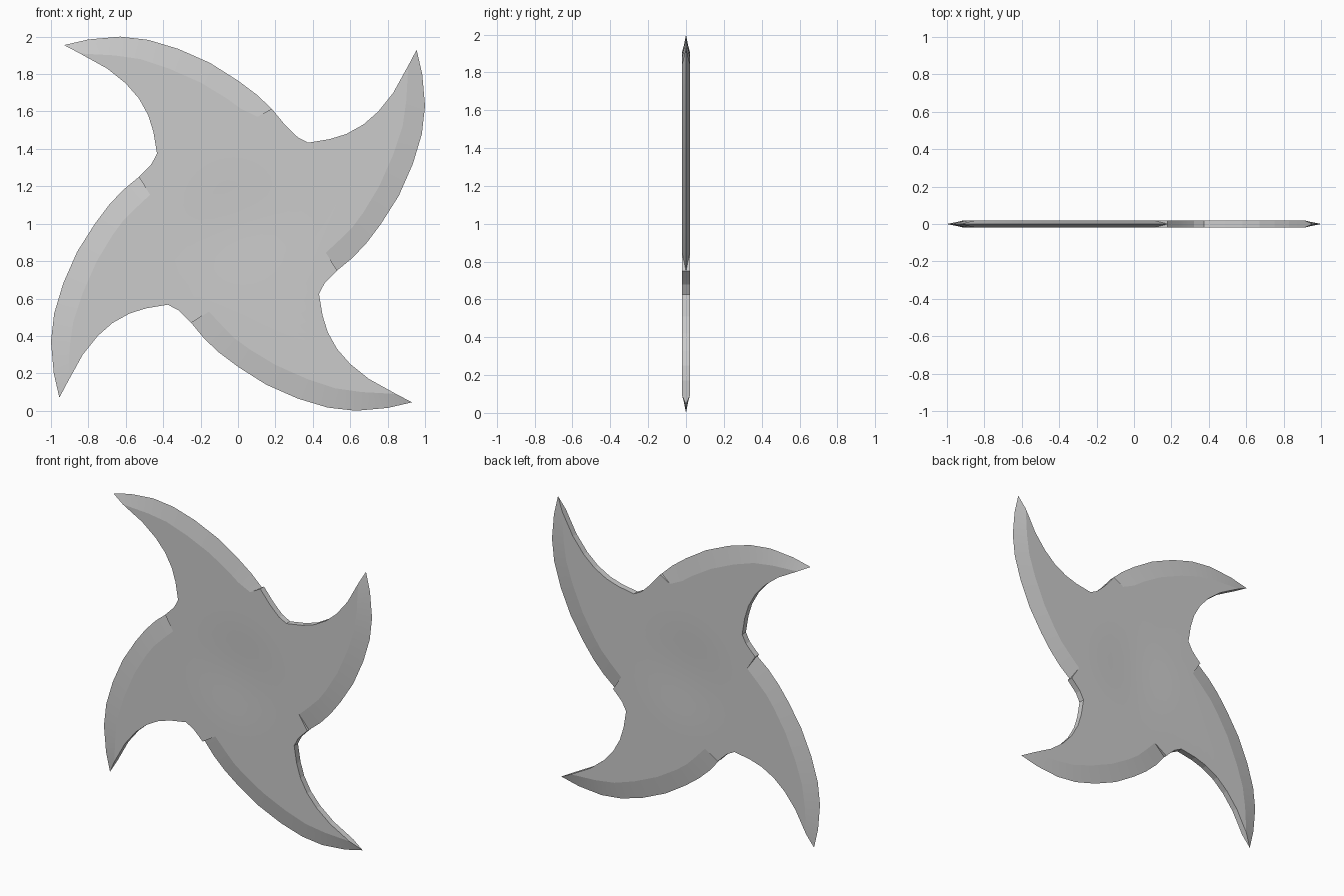
import bpy, bmesh
from math import sin, cos, pi, atan2, radians

if "Cube" in bpy.data.objects:
    bpy.data.objects.remove(bpy.data.objects["Cube"])

T = 0.02          # half thickness
DENT = 0.008      # depth of the shallow central dish
R = 0.42          # radius of the dish

# One blade (x, z relative to the centre); the others are quarter turns
EDGE = [(-.93, .955), (-.80, .985), (-.63, 1.0), (-.48, .983), (-.32, .935),
        (-.15, .86), (0, .765), (.10, .69), (.18, .615), (.25, .53)]
RIDGE = [(-.845, .91), (-.66, .90), (-.52, .88), (-.37, .83), (-.20, .755),
         (-.06, .67), (.015, .615), (.085, .545), (.155, .47)]
VALLEY = [(.29, .49), (.32, .462), (.375, .433)]
INNER = [(-.433, .375), (-.452, .49), (-.48, .58), (-.53, .67),
         (-.60, .75), (-.70, .83), (-.845, .91)]

bm = bmesh.new()


def face(points, k):
    """Add a face from (x, y, z) points turned k quarter turns."""
    verts = []
    for x, y, z in points:
        for _ in range(k):
            x, z = z, -x
        verts.append(bm.verts.new((x, y, z)))
    bm.faces.new(verts)


def blade(k):
    edge, ridge, rim = list(EDGE), list(RIDGE), list(VALLEY)
    if k == 0:                      # top blade: ground edge stops earlier
        rim.insert(0, edge.pop())
        ridge = ridge[:-2] + [(.105, .572)]
    end = edge[-1]
    tip = edge[0]
    a0 = atan2(VALLEY[-1][1], VALLEY[-1][0])
    ring = [a0 + pi / 2 * i / 8 for i in range(9)]
    P = lambda p, y: (p[0], y, p[1])
    for s in (-T, T):
        # flat side of the blade
        arc = [(R * cos(a), s, R * sin(a)) for a in ring]
        face([P(p, s) for p in INNER + ridge[1:] + [end] + rim] + arc, k)
        # sharpened bevel
        face([P(tip, 0), P(edge[1], 0), P(ridge[0], s)], k)
        for i in range(len(ridge) - 1):
            face([P(edge[i + 1], 0), P(edge[i + 2], 0),
                  P(ridge[i + 1], s), P(ridge[i], s)], k)
        # step where the bevel ends
        face([P(end, 0), P(end, s), P(ridge[-1], s)], k)
        # dished centre
        n = 6
        for j in range(n):
            def q(a, i):
                r = R * i / n
                y = s * (1 - DENT / T * (1 + cos(pi * i / n)) / 2)
                return (r * cos(a), y, r * sin(a))
            for a, b in zip(ring, ring[1:]):
                pts = [q(a, j + 1), q(b, j + 1)]
                face(pts + ([q(b, j), q(a, j)] if j else [q(a, 0)]), k)
    # blunt rim walls
    face([P(end, T), P(end, 0), P(end, -T), P(rim[0], -T), P(rim[0], T)], k)
    for line in (rim, INNER):
        for a, b in zip(line, line[1:]):
            face([P(a, T), P(a, -T), P(b, -T), P(b, T)], k)
    face([P(INNER[-1], T), P(INNER[-1], -T), P(tip, 0)], k)


for k in range(4):
    blade(k)

bmesh.ops.remove_doubles(bm, verts=bm.verts, dist=0.0005)
bmesh.ops.recalc_face_normals(bm, faces=bm.faces)
mesh = bpy.data.meshes.new("throwing_star")
bm.to_mesh(mesh)
bm.free()

star = bpy.data.objects.new("throwing_star", mesh)
star.location.z = 1
bpy.context.collection.objects.link(star)
bpy.context.view_layer.objects.active = star
star.select_set(True)
bpy.ops.object.shade_smooth_by_angle(angle=radians(7))
